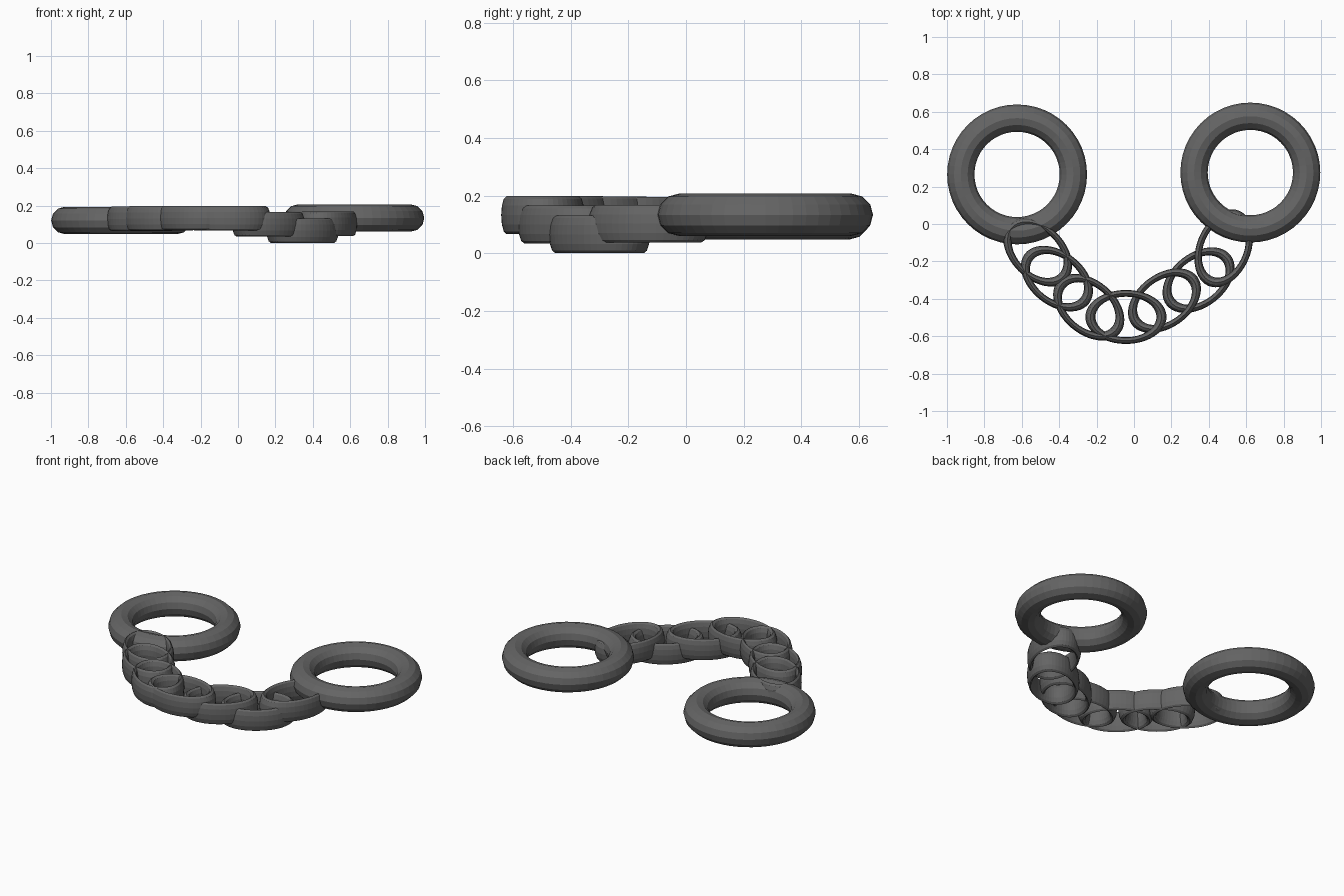
import bpy
from math import radians

cube = bpy.data.objects.get("Cube")
if cube:
    bpy.data.objects.remove(cube, do_unlink=True)

iron = bpy.data.materials.new("dark iron")
iron.use_nodes = True
colour = (0.13, 0.13, 0.13, 1)
iron.diffuse_color = colour
iron.node_tree.nodes["Principled BSDF"].inputs["Base Color"].default_value = colour


def torus(name, centre, major, minor, stretch=(1, 1, 1), angle=0):
    """Flat-lying faceted torus, stretched and then turned about z."""
    bpy.ops.mesh.primitive_torus_add(
        major_radius=major, minor_radius=minor,
        major_segments=48, minor_segments=12,
        location=centre, rotation=(0, 0, radians(angle)))
    ob = bpy.context.object
    ob.name = name
    ob.scale = stretch
    ob.data.materials.append(iron)
    return ob


# Two large cuff rings
torus("right_cuff", (-0.625, 0.265, 0.121), 0.301, 0.073)
torus("left_cuff", (0.622, 0.275, 0.134), 0.301, 0.073)

# Seven tall oval chain links: x, y, z, heading
links = [
    (-0.515, -0.150, 0.130, -45),
    (-0.412, -0.292, 0.132, -38),
    (-0.242, -0.445, 0.134, -40),
    (-0.043, -0.497, 0.133, 0),
    (0.163, -0.410, 0.100, 36),
    (0.345, -0.300, 0.066, 38),
    (0.480, -0.130, 0.103, 68),
]
for i, (x, y, z, heading) in enumerate(links, 1):
    torus(f"chain_link_{i}", (x, y, z), 0.190, 0.027, (1, 0.665, 2.42), heading)
